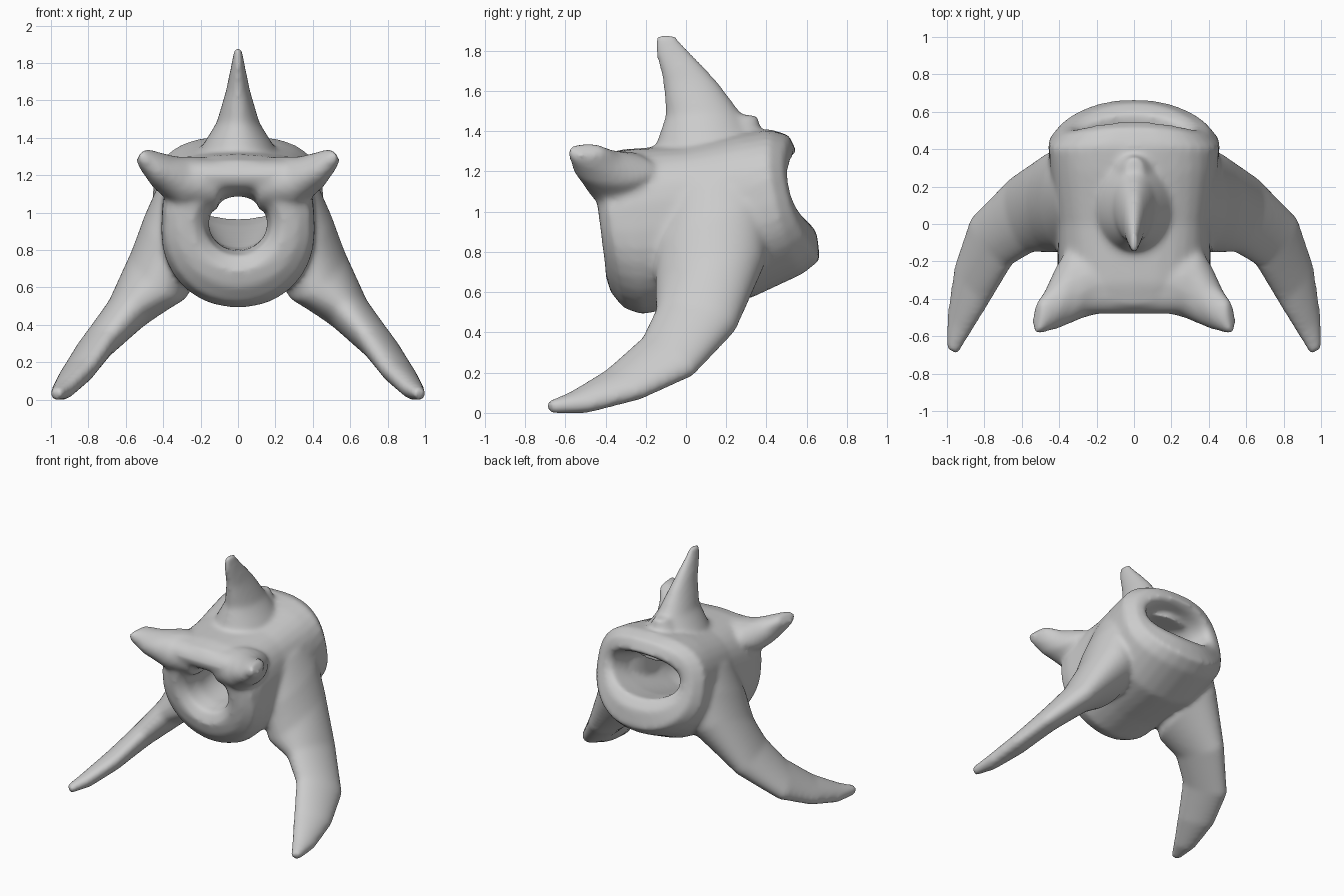
import bpy
import bmesh
from math import cos, sin, pi, copysign
from mathutils import Vector

cube = bpy.data.objects.get("Cube")
if cube:
    bpy.data.objects.remove(cube)

bone = bpy.data.materials.new("bone grey")
bone.use_nodes = True
bone.diffuse_color = (0.6, 0.6, 0.6, 1)
bone.node_tree.nodes["Principled BSDF"].inputs["Base Color"].default_value = bone.diffuse_color

SIDES = 32
bm = bmesh.new()


def skin(rings, loop=False):
    """Bridge rings of points into a closed surface, capped unless it loops."""
    rows = [[bm.verts.new(p) for p in ring] for ring in rings]
    pairs = list(zip(rows, rows[1:]))
    if loop:
        pairs.append((rows[-1], rows[0]))
    else:
        bm.faces.new(rows[0][::-1])
        bm.faces.new(rows[-1])
    for a, b in pairs:
        for i in range(SIDES):
            j = (i + 1) % SIDES
            bm.faces.new((a[i], a[j], b[j], b[i]))


def power(v, n):
    return copysign(abs(v) ** (2 / n), v)


def hoop(y, zc, rx, rz, lean, low, high, pull=0):
    """Superellipse around the y axis: lean tilts it, pull draws its sides forward."""
    ring = []
    for i in range(SIDES):
        t = 2 * pi * i / SIDES
        n = high if sin(t) > 0 else low
        dz = rz * power(sin(t), n)
        ring.append(Vector((rx * power(cos(t), n), y + lean * dz - pull * cos(t) ** 2, zc + dz)))
    return ring


def spike(sections, side=1):
    """Tapered limb from (centre, long half axis, thickness) sections."""
    rings = []
    for k, (centre, long, thick) in enumerate(sections):
        before = Vector(sections[max(k - 1, 0)][0])
        after = Vector(sections[min(k + 1, len(sections) - 1)][0])
        thin = (after - before).cross(Vector(long)).normalized() * thick
        ring = []
        for i in range(SIDES):
            t = 2 * pi * i / SIDES
            p = Vector(centre) + Vector(long) * cos(t) + thin * sin(t)
            p.x *= side
            ring.append(p)
        rings.append(ring)
    skin(rings)


# Hollow body: outside from front to back, then back through the canal
skin([hoop(*r) for r in (
    (-.43, .93, .24, .24, -.12, 2, 2),
    (-.42, .92, .32, .32, -.14, 2, 2.2),
    (-.37, .90, .39, .38, -.16, 2, 2.5),
    (-.27, .90, .41, .41, -.12, 2.1, 2.8),
    (0, .93, .41, .40, 0, 2.2, 3.2),
    (.30, .98, .45, .41, -.05, 2.2, 3, .01),
    (.50, 1.05, .46, .36, -.22, 2.2, 2.8, .06),
    (.59, 1.07, .40, .31, -.25, 2.2, 2.6, .08),
    (.60, 1.10, .33, .20, -.25, 2.2, 2.4, .08),
    (.55, 1.12, .29, .15, -.25, 2.2, 2.2, .06),
    (.38, 1.08, .25, .15, -.15, 2.2, 2.2),
    (0, .97, .18, .16, 0, 2, 2),
    (-.25, .94, .155, .145, 0, 2, 2),
    (-.38, .94, .18, .17, -.1, 2, 2),
)], loop=True)

# Top fin with the little step behind it
spike([
    ((0, .12, 1.20), (0, .32, 0), .27),
    ((0, .11, 1.36), (0, .25, 0), .19),
    ((0, .09, 1.48), (0, .19, 0), .115),
    ((0, .02, 1.65), (0, .135, 0), .065),
    ((0, -.07, 1.80), (0, .085, 0), .034),
    ((0, -.105, 1.88), (0, .05, 0), .02),
])
spike([
    ((0, .27, 1.30), (0, .13, 0), .15),
    ((0, .28, 1.42), (0, .09, 0), .09),
    ((0, .28, 1.48), (0, .08, 0), .05),
])

# Ledge over the front opening
spike([((x, -.37, 1.20), (0, .11, .015), .085) for x in (-.3, 0, .3)])

for side in (1, -1):
    # Front horns, webbed down onto the body sides
    spike([
        ((.10, -.30, 1.15), (0, .16, 0), .14),
        ((.29, -.32, 1.16), (.02, .18, .015), .145),
        ((.385, -.36, 1.215), (-.03, .2, .01), .105),
        ((.465, -.455, 1.275), (-.04, .13, 0), .068),
        ((.52, -.50, 1.312), (-.01, .09, 0), .04),
    ], side)
    # Curved legs, thick at the root
    spike([
        ((.30, .14, 1.14), (0, .22, .06), .12),
        ((.34, .13, .92), (0, .28, .10), .17),
        ((.42, .12, .67), (.02, .27, .10), .185),
        ((.595, .05, .465), (.05, .20, -.04), .115),
        ((.76, -.09, .28), (.10, .13, -.08), .085),
        ((.86, -.31, .14), (.09, .10, -.05), .07),
        ((.935, -.53, .052), (.055, .06, -.03), .054),
        ((.975, -.68, .028), (.03, .02, -.01), .032),
    ], side)

bmesh.ops.recalc_face_normals(bm, faces=bm.faces[:])
mesh = bpy.data.meshes.new("vertebra")
bm.to_mesh(mesh)
bm.free()
mesh.materials.append(bone)
body = bpy.data.objects.new("vertebra", mesh)
bpy.context.collection.objects.link(body)

# Fuse the parts into one skin and soften the joins
fuse = body.modifiers.new("fuse", 'REMESH')
fuse.mode = 'VOXEL'
fuse.voxel_size = 0.016
fuse.use_smooth_shade = True
soften = body.modifiers.new("soften", 'SMOOTH')
soften.factor = 0.5
soften.iterations = 14
